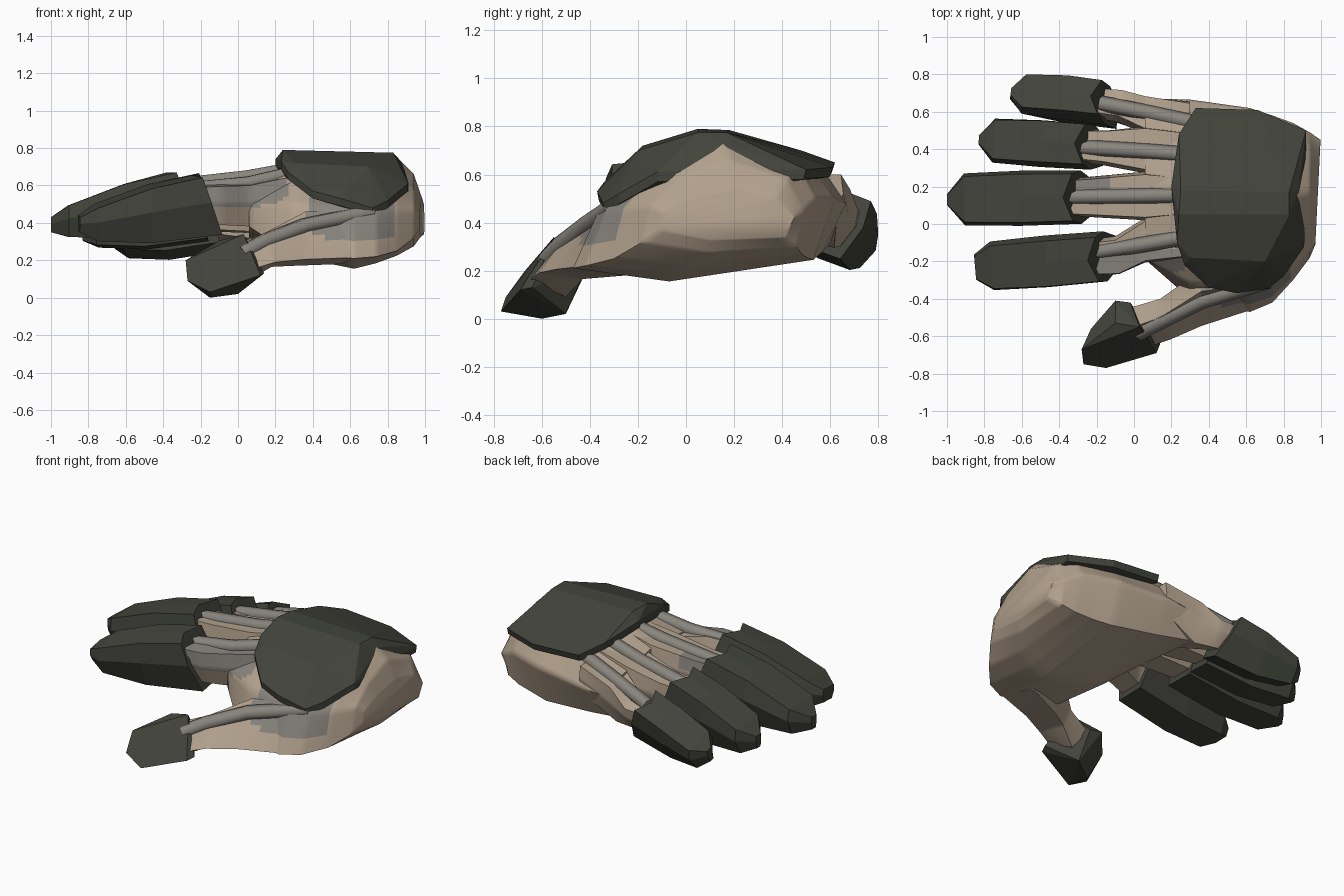
import bpy, bmesh, math
from mathutils import Vector

if "Cube" in bpy.data.objects:
    bpy.data.objects.remove(bpy.data.objects["Cube"])


def material(name, rgb):
    m = bpy.data.materials.new(name)
    m.diffuse_color = (*rgb, 1)
    m.use_nodes = True
    m.node_tree.nodes["Principled BSDF"].inputs["Base Color"].default_value = m.diffuse_color
    return m


DARK = material("dark_armour", (0.055, 0.058, 0.045))
TAN = material("tan_skin", (0.45, 0.36, 0.27))
GREY = material("grey_padding", (0.25, 0.235, 0.21))


def finish(name, bm, mats, smooth=None):
    bmesh.ops.recalc_face_normals(bm, faces=bm.faces[:])
    me = bpy.data.meshes.new(name)
    bm.to_mesh(me)
    bm.free()
    for m in mats:
        me.materials.append(m)
    ob = bpy.data.objects.new(name, me)
    bpy.context.collection.objects.link(ob)
    if smooth:
        bpy.ops.object.select_all(action='DESELECT')
        ob.select_set(True)
        bpy.context.view_layer.objects.active = ob
        bpy.ops.object.shade_smooth_by_angle(angle=math.radians(smooth))
    return ob


def refine(rings, n):
    """Split each span of a ring stack, and each ring side, into n pieces."""
    def between(seq, closed):
        out = []
        for i in range(len(seq) if closed else len(seq) - 1):
            a, b = seq[i], seq[(i + 1) % len(seq)]
            out += [(a, b, k / n) for k in range(n)]
        return out
    rings = [[a.lerp(b, t) for a, b, t in between(r, True)] for r in rings]
    last = rings[-1]
    return [[p.lerp(q, t) for p, q in zip(a, b)]
            for a, b, t in between(rings, False)] + [last]


def loft(rings):
    bm = bmesh.new()
    vs = [[bm.verts.new(p) for p in r] for r in rings]
    n = len(vs[0])
    for a, b in zip(vs, vs[1:]):
        for i in range(n):
            j = (i + 1) % n
            bm.faces.new((a[i], a[j], b[j], b[i]))
    bm.faces.new(vs[0])
    bm.faces.new(vs[-1])
    return bm


def hull(name, pts, mat):
    bm = bmesh.new()
    for p in pts:
        bm.verts.new(p)
    bmesh.ops.convex_hull(bm, input=bm.verts[:])
    loose = [v for v in bm.verts if not v.link_faces]
    bmesh.ops.delete(bm, geom=loose, context='VERTS')
    bmesh.ops.dissolve_limit(bm, angle_limit=0.05, verts=bm.verts[:], edges=bm.edges[:])
    return finish(name, bm, [mat])


def paint_pads(bm):
    """Grey padding beside the first finger, on the long finger and over the thumb root."""
    for f in bm.faces:
        c = f.calc_center_median()
        side = c.y < -0.13 and c.z > 0.3
        pad_a = -0.3 < c.x < 0.26 and 0.49 + max(0, c.x - .18) * .6 < c.z < 0.64
        pad_b = 0.37 < c.x < 0.84 and 0.315 + max(0, .5 - c.x) * .3 < c.z < 0.53
        pad_c = c.x < -0.15 and 0.17 < c.y < 0.29 and c.z > 0.55
        f.material_index = int((side and (pad_a or pad_b)) or pad_c)


# Palm: rings along x, each listed as (y, z) around the section
palm = [
    (0.06, [(.2, .645), (-.08, .61), (-.19, .5), (-.19, .38), (.1, .36), (.60, .315), (.672, .46), (.60, .565)]),
    (0.30, [(.18, .72), (-.12, .67), (-.32, .5), (-.40, .22), (-.05, .22), (.57, .28), (.665, .48), (.57, .62)]),
    (0.62, [(.15, .755), (-.12, .71), (-.36, .46), (-.47, .21), (-.07, .155), (.53, .245), (.62, .5), (.5, .65)]),
    (0.74, [(.15, .755), (-.1, .69), (-.33, .46), (-.42, .22), (-.04, .185), (.5, .255), (.58, .5), (.48, .65)]),
    (0.85, [(.15, .75), (-.08, .66), (-.25, .46), (-.30, .25), (0, .225), (.48, .27), (.54, .5), (.47, .63)]),
    (0.94, [(.17, .66), (-.02, .58), (-.15, .47), (-.18, .32), (.1, .275), (.46, .3), (.49, .45), (.42, .58)]),
    (.985, [(.2, .53), (.02, .49), (-.1, .44), (-.11, .37), (.1, .33), (.41, .34), (.45, .42), (.37, .5)]),
]
bm = loft(refine([[Vector((x + (.05 * (y - .2) if x > .95 else 0), y, z)) for y, z in r]
                  for x, r in palm], 8))
paint_pads(bm)
finish("palm", bm, [TAN, GREY], 60)

# Thumb stem, flowing out of the palm
stem = [
    [(-.03, -.45, .2), (.0, -.55, .29), (.1, -.65, .16), (.05, -.5, .09)],
    [(.14, -.40, .26), (.14, -.50, .345), (.2, -.615, .19), (.18, -.43, .165)],
    [(.31, -.28, .40), (.36, -.36, .46), (.36, -.545, .205), (.28, -.37, .17)],
    [(.55, -.20, .45), (.64, -.32, .48), (.64, -.455, .215), (.55, -.25, .18)],
]
bm = loft(refine([[Vector(p) for p in r] for r in stem], 8))
paint_pads(bm)
finish("thumb_stem", bm, [TAN, GREY], 60)

# Thumb cap
hull("thumb_cap", [
    (-.28, -.67, .2), (-.27, -.75, .09), (-.15, -.77, .03), (.12, -.69, .12), (.14, -.64, .13),
    (0, -.5, .02), (-.15, -.6, 0), (.03, -.55, .34), (-.1, -.53, .305), (-.1, -.41, .21),
    (-.02, -.42, .2), (-.23, -.56, .17)], DARK)

# Back-of-hand plate: outline rim plus a raised ridge
rim = [(.20, .2, .74), (.23, -.1, .73), (.27, -.22, .67), (.40, -.34, .57), (.55, -.37, .53),
       (.72, -.345, .48), (.8, -.28, .52), (.91, -.12, .61), (.88, .18, .72), (.92, .5, .62),
       (.66, .61, .63), (.33, .62, .65), (.24, .48, .70)]
ridge = [(.24, .05, .79), (.25, .18, .785), (.83, .05, .775), (.83, .17, .775),
         (.30, -.18, .72), (.70, -.20, .70)]
hull("back_plate", rim + ridge + [(x, y * .98, z - .04) for x, y, z in rim], DARK)


def section(centre, across, hw, top, bot, roll=0, slant=(0, 0), along=Vector()):
    """Seven-point finger section, tilted by roll and leaning back at its top."""
    mid, half = (top + bot) / 2, (top - bot) / 2
    out = []
    for s, h, notch in ((-.88, 1, 0), (0, 1, 1), (.88, 1, 0), (1, .15, 0),
                        (.65, -1, 0), (-.65, -1, 0), (-1, .15, 0)):
        u, v = s * hw, h * half
        u, v = (u * math.cos(roll) + v * math.sin(roll),
                v * math.cos(roll) - u * math.sin(roll))
        back = slant[0] * (h + 1) / 2 + slant[1] * notch
        out.append(centre + across * u + along * back + Vector((0, 0, mid + v)))
    return out


# Fingers: base xy, tip xy, half width, top z, bottom z, tip z, roll,
# then root y, root half width, skin height at the knuckle and under the plate, tip width
fingers = {
    "index": ((-.09, -.165), (-.85, -.23), .135, .655, .345, .39, -.1, -.085, .12, .605, .65, .5),
    "middle": ((-.22, .145), (-1.0, .13), .143, .67, .36, .385, 0, .15, .13, .65, .69, .2),
    "ring": ((-.16, .405), (-.83, .45), .122, .615, .31, .34, .1, .395, .125, .61, .65, .2),
    "little": ((-.08, .62), (-.66, .695), .11, .53, .265, .30, .35, .575, .10, .555, .60, .2),
}
for name, (base, tip, hw, top, bot, tz, roll, root, rw, knuckle, under, tw) in fingers.items():
    b, t = Vector((*base, 0)), Vector((*tip, 0))
    along = (t - b).normalized()
    across = Vector((-along.y, along.x, 0))
    if across.y < 0:
        across = -across
    rings = [section(b, across, hw, top, bot, roll, (.11, .05), along)]
    for k, w, zt, zb in ((.5, 1.03, top + (tz - top) * .22, bot - .045),
                         (.88, .97, top + (tz - top) * .62, bot - .035),
                         (1, tw, tz + .045, tz - .035)):
        rings.append(section(b.lerp(t, k), across, hw * w, zt, zb, roll))
    finish(name + "_finger_cap", loft(rings), [DARK])

    # Bare finger running from inside the palm into its cap
    ydir = Vector((0, 1, 0))
    skin = [section(Vector((.30, root, 0)), ydir, rw * .8, under, .42),
            section(Vector((.06, root, 0)), ydir, rw, knuckle, bot + .04, roll * .5),
            section(b, across, hw * .76, top - .05, bot + .05, roll),
            section(b + along * .22, across, hw * .66, top - .06, bot + .07, roll)]
    bm = loft(refine(skin, 6))
    paint_pads(bm)
    finish(name + "_finger", bm, [TAN, GREY], 60)


def tendon(name, pts, r):
    cu = bpy.data.curves.new(name, 'CURVE')
    cu.dimensions = '3D'
    cu.bevel_depth = r
    cu.bevel_resolution = 1
    cu.use_fill_caps = True
    sp = cu.splines.new('POLY')
    sp.points.add(len(pts) - 1)
    for p, co in zip(sp.points, pts):
        p.co = (*co, 1)
    cu.materials.append(GREY)
    ob = bpy.data.objects.new(name, cu)
    bpy.context.collection.objects.link(ob)


# Raised tendons from the plate to every cap
tendon("index_tendon", [(.33, -.06, .675), (.05, -.11, .61), (-.28, -.16, .58)], .042)
tendon("middle_tendon", [(.3, .155, .69), (.05, .15, .645), (-.35, .145, .60)], .042)
tendon("ring_tendon", [(.3, .37, .665), (.05, .39, .605), (-.28, .41, .545)], .042)
tendon("little_tendon", [(.33, .54, .61), (.08, .595, .55), (-.18, .645, .475)], .042)
tendon("thumb_tendon", [(.02, -.58, .235), (.14, -.52, .3), (.36, -.41, .385), (.72, -.30, .46)], .045)
